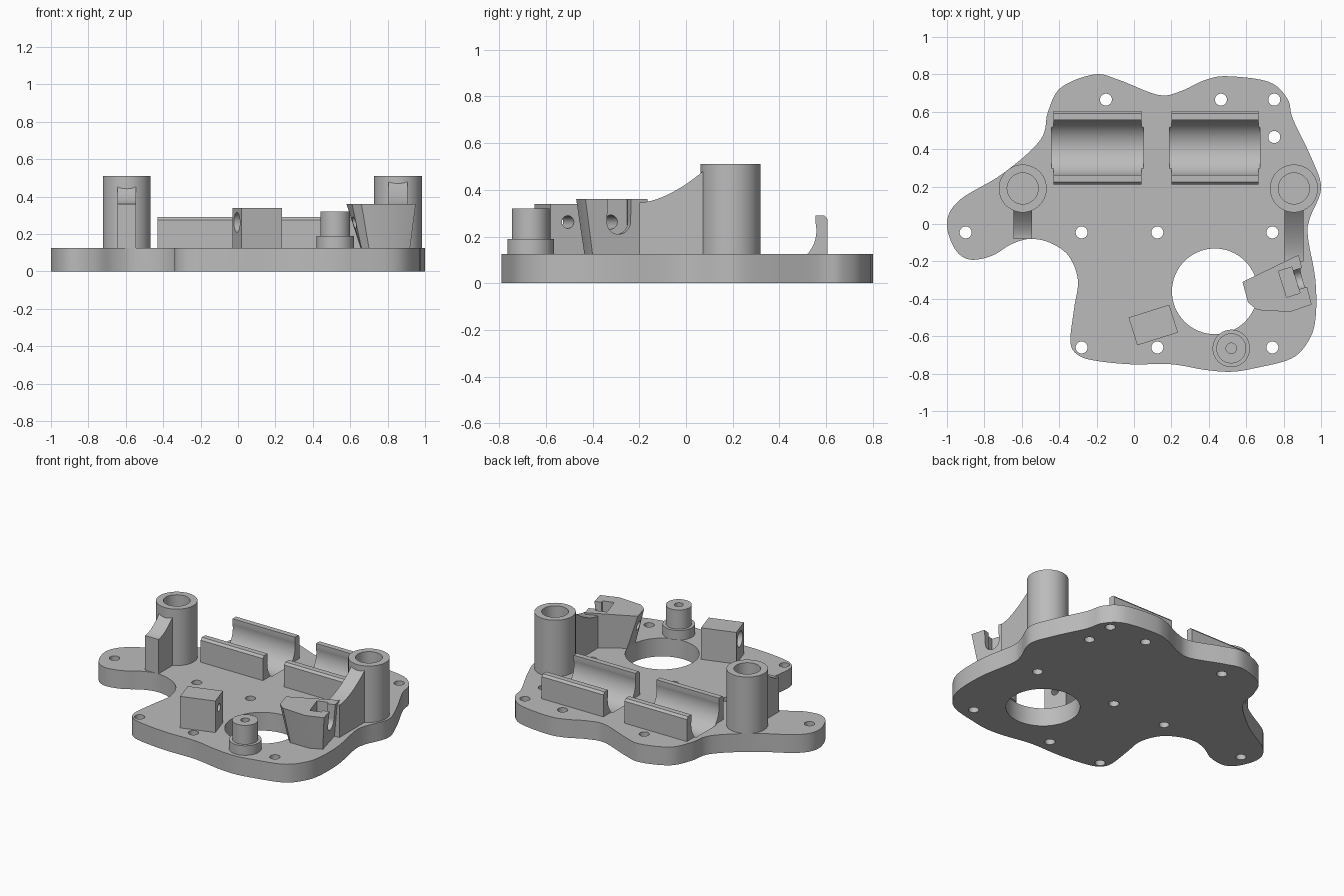
import bpy
import bmesh
from math import cos, sin, tau, radians
from mathutils import Vector, Matrix

default_cube = bpy.data.objects.get("Cube")
if default_cube:
    bpy.data.objects.remove(default_cube, do_unlink=True)

GREY = (0.5, 0.5, 0.5, 1.0)
material = bpy.data.materials.new("plain_grey")
material.use_nodes = True
material.diffuse_color = GREY
material.node_tree.nodes["Principled BSDF"].inputs["Base Color"].default_value = GREY

DECK = 0.125      # top of the base plate


def solid(name, first_ring, last_ring):
    """Closed solid between two matching rings of points."""
    bm = bmesh.new()
    a = [bm.verts.new(p) for p in first_ring]
    b = [bm.verts.new(p) for p in last_ring]
    bm.faces.new(a)
    bm.faces.new(b)
    for i in range(len(a)):
        j = (i + 1) % len(a)
        bm.faces.new((a[i], a[j], b[j], b[i]))
    bmesh.ops.recalc_face_normals(bm, faces=bm.faces)
    mesh = bpy.data.meshes.new(name)
    bm.to_mesh(mesh)
    bm.free()
    mesh.materials.append(material)
    obj = bpy.data.objects.new(name, mesh)
    bpy.context.collection.objects.link(obj)
    return obj


def prism(name, outline, low, high, top_outline=None):
    return solid(name, [(x, y, low) for x, y in outline],
                 [(x, y, high) for x, y in top_outline or outline])


def rod(name, start, end, radius, sides=64):
    start, end = Vector(start), Vector(end)
    turn = (end - start).to_track_quat("Z", "Y")
    ring = [turn @ Vector((radius * cos(tau * i / sides), radius * sin(tau * i / sides), 0))
            for i in range(sides)]
    return solid(name, [start + p for p in ring], [end + p for p in ring])


def box(name, low, high, frame=None):
    obj = prism(name, [(low[0], low[1]), (high[0], low[1]), (high[0], high[1]), (low[0], high[1])],
                low[2], high[2])
    if frame:
        obj.data.transform(frame)
    return obj


def cut(target, cutters):
    """Subtract each cutter, then throw it away."""
    bpy.context.view_layer.objects.active = target
    for cutter in cutters:
        modifier = target.modifiers.new("cut", "BOOLEAN")
        modifier.operation = "DIFFERENCE"
        modifier.solver = "EXACT"
        modifier.object = cutter
        bpy.ops.object.modifier_apply(modifier=modifier.name)
        bpy.data.objects.remove(cutter, do_unlink=True)


def smooth_loop(points, steps=6):
    """Closed Catmull-Rom curve through the points."""
    loop = []
    points = [Vector(p) / 100 for p in points]
    count = len(points)
    for i in range(count):
        p, q, r, s = (points[(i + k) % count] for k in (-1, 0, 1, 2))
        for k in range(steps):
            t = k / steps
            loop.append(q + (r - p) * t / 2 + (2 * p - 5 * q + 4 * r - s) * t * t / 2
                        + (3 * q - p - 3 * r + s) * t ** 3 / 2)
    return loop


# Base plate, outline in hundredths
outline = smooth_loop([
    (-100, 1), (-93, 13), (-70, 27), (-50, 45), (-46, 60), (-39, 73), (-21, 80),
    (-8, 77), (13, 69), (25, 71), (38, 77), (50, 79), (72, 76), (82, 67), (85, 56),
    (95, 35), (100, 19), (94, 3), (93, -7), (97, -30), (97, -51), (93, -63),
    (84, -72), (65, -77), (52, -79), (38, -78), (20, -75), (-2, -75), (-21, -73),
    (-30, -70), (-34, -63), (-32, -45), (-30, -30), (-35, -17), (-45, -10),
    (-56, -8), (-66, -11), (-76, -17), (-88, -19), (-96, -13)])
plate = prism("base_plate", outline, 0, DECK)


def drill(x, y, radius):
    return rod("drill", (x, y, -0.1), (x, y, 0.3), radius)


holes = [(x, y) for x in (-0.28, 0.125, 0.74) for y in (-0.045, -0.66)]
holes += [(-0.9, -0.045), (-0.15, 0.665), (0.465, 0.665), (0.75, 0.665), (0.75, 0.465)]
cut(plate, [drill(x, y, 0.032) for x, y in holes])
cut(plate, [drill(0.432, -0.36, 0.229)])

# Bearing cradles: two rails each, hollowed with the deck by a round trough
AXIS_Y, AXIS_Z, BORE = 0.408, 0.225, 0.15


def trough(left, right, over):
    return rod("trough", (left - over, AXIS_Y, AXIS_Z), (right + over, AXIS_Y, AXIS_Z), BORE, 96)


for side, left, right in (("right", -0.43, 0.04), ("left", 0.2, 0.665)):
    cut(plate, [trough(left, right, 0.01)])
    for place, sign in (("front", -1), ("back", 1)):
        profile = [(0.08, DECK), (0.197, DECK), (0.197, 0.275), (0.184, 0.29), (0.08, 0.29)]
        rings = [[(x, AXIS_Y + sign * y, z) for y, z in profile] for x in (left, right)]
        rail = solid(f"{side}_cradle_{place}_rail", *rings)
        cut(rail, [trough(left, right, 0.05)])
        # Trim the inner lip above the bore
        lip = sorted((AXIS_Y, AXIS_Y + sign * 0.147))
        cut(rail, [box("lip", (left - 0.1, lip[0], AXIS_Z), (right + 0.1, lip[1], 0.4))])

# Hollow towers with curved gussets in front
for side, x, front, front_z, back_z in (("right", -0.595, -0.08, 0.36, 0.46),
                                        ("left", 0.855, -0.2, 0.345, 0.485)):
    tower = rod(f"{side}_tower", (x, 0.19, DECK), (x, 0.19, 0.51), 0.128)
    cut(tower, [rod("bore", (x, 0.19, 0), (x, 0.19, 0.6), 0.083)])
    back = 0.08
    slope = [(front + (back - front) * i / 12, front_z + (back_z - front_z) * (i / 12) ** 1.7)
             for i in range(13)]
    profile = [(back, DECK), (front, DECK)] + slope
    solid(f"{side}_gusset", *[[(x + dx, y, z) for y, z in profile] for dx in (-0.05, 0.05)])

# Stepped post with a screw hole
post_x, post_y = 0.52, -0.665
for name, low, high, radius in (("post_base", DECK, 0.19, 0.1), ("post_top", 0.19, 0.32, 0.08)):
    post = rod(name, (post_x, post_y, low), (post_x, post_y, high), radius)
    cut(post, [rod("bore", (post_x, post_y, 0), (post_x, post_y, 0.5), 0.028, 32)])

# Shared screw axis: local x runs from the block to the bracket
frame = Matrix.Translation((0.103, -0.54, 0)) @ Matrix.Rotation(radians(17.5), 4, "Z")
SCREW_Z = 0.262


def along_screw(start, end, radius):
    return rod("screw_bore", frame @ Vector((start, 0, SCREW_Z)),
               frame @ Vector((end, 0, SCREW_Z)), radius, 32)


# Clamp block with counterbored hole
block = box("clamp_block", (-0.114, -0.078, DECK), (0.114, 0.078, 0.34), frame)
cut(block, [along_screw(-0.3, 0.3, 0.027), along_screw(-0.3, -0.04, 0.053)])

# Tapered bracket with nut slot and open screw channel
foot = [(0.655, -0.3), (0.86, -0.17), (0.92, -0.4), (0.84, -0.435), (0.7, -0.435), (0.66, -0.4)]
head = [(0.58, -0.31), (0.88, -0.165), (0.95, -0.43), (0.835, -0.47), (0.66, -0.46), (0.61, -0.42)]
bracket = prism("nut_bracket", foot, DECK, 0.36, head)
cut(bracket, [along_screw(0.3, 1.2, 0.03),
              box("nut_slot", (0.725, -0.073, 0.2), (0.8, 0.073, 0.5), frame),
              along_screw(0.76, 1.2, 0.052),
              box("channel", (0.76, -0.052, SCREW_Z), (0.87, 0.052, 0.5), frame)])

# Smooth round walls, keep crisp edges
for obj in bpy.context.scene.objects:
    obj.select_set(obj.type == "MESH")
bpy.context.view_layer.objects.active = plate
bpy.ops.object.shade_smooth_by_angle(angle=radians(30))
